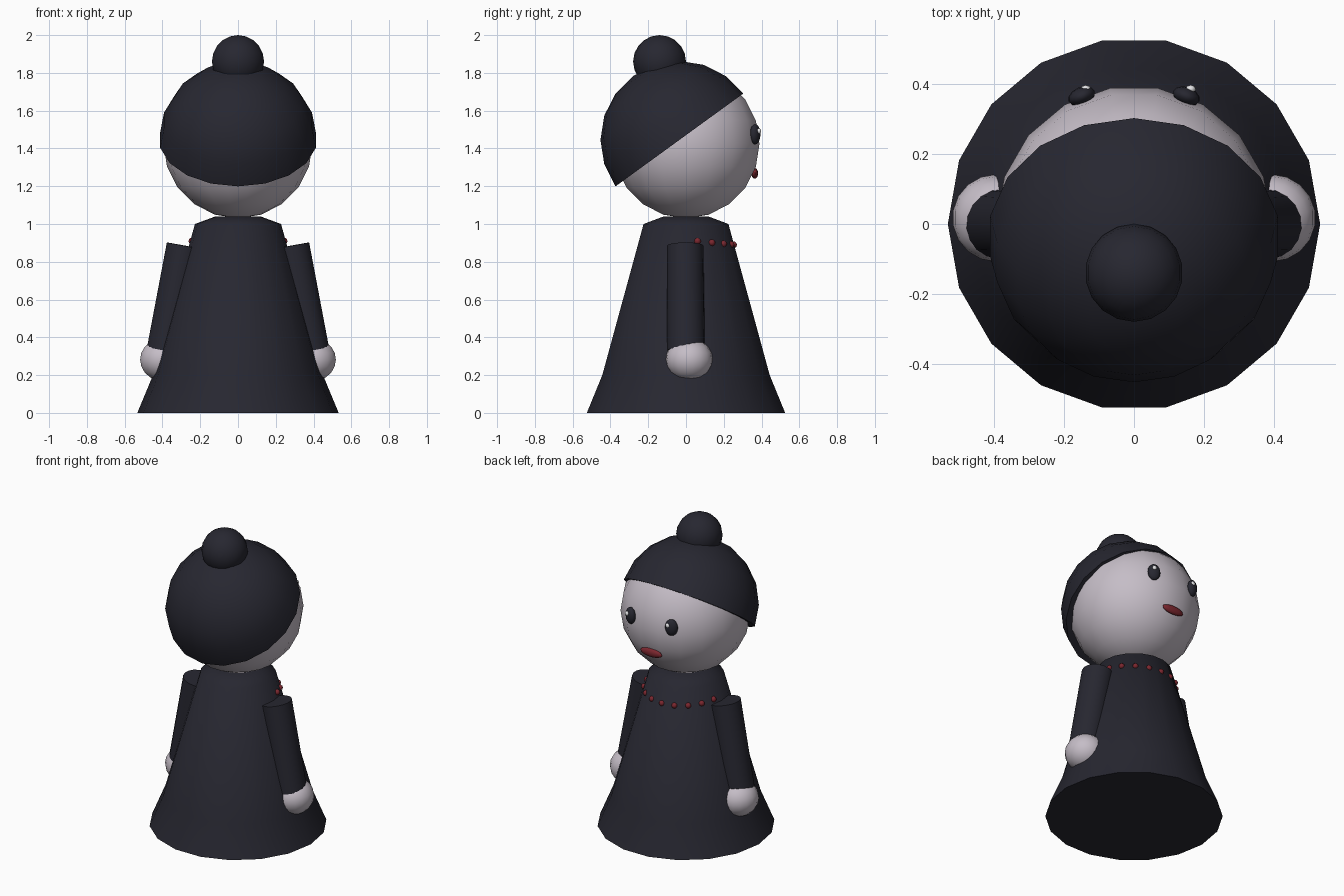
import bpy, bmesh, math
from mathutils import Matrix, Vector

cube = bpy.data.objects.get("Cube")
if cube:
    bpy.data.objects.remove(cube)


def material(name, rgb):
    m = bpy.data.materials.new(name)
    m.use_nodes = True
    m.diffuse_color = (*rgb, 1)
    m.node_tree.nodes["Principled BSDF"].inputs["Base Color"].default_value = (*rgb, 1)
    return m


NAVY = material("dark navy", (0.02, 0.02, 0.03))
SKIN = material("pale skin", (0.56, 0.51, 0.57))
RED = material("deep red", (0.2, 0.02, 0.028))
WHITE = material("white", (0.8, 0.8, 0.82))
SEGS = 18


def finish(bm, name, mat, angle=60):
    bmesh.ops.recalc_face_normals(bm, faces=bm.faces)
    mesh = bpy.data.meshes.new(name)
    bm.to_mesh(mesh)
    bm.free()
    mesh.materials.append(mat)
    ob = bpy.data.objects.new(name, mesh)
    bpy.context.collection.objects.link(ob)
    bpy.ops.object.select_all(action='DESELECT')
    ob.select_set(True)
    bpy.context.view_layer.objects.active = ob
    bpy.ops.object.shade_smooth_by_angle(angle=math.radians(angle))
    return ob


def ball(name, mat, centre, size, segs=SEGS, rings=10, turn=None):
    bm = bmesh.new()
    bmesh.ops.create_uvsphere(bm, u_segments=segs, v_segments=rings, radius=1)
    mtx = Matrix.Translation(centre) @ (turn or Matrix()) @ Matrix.Diagonal((*size, 1))
    bm.transform(mtx)
    return finish(bm, name, mat)


def lathe(name, mat, profile, mtx=None):
    # Closed rings joined by quads, ends capped unless the ring is a point
    bm = bmesh.new()
    rings = []
    for r, z in profile:
        if r == 0:
            rings.append([bm.verts.new((0, 0, z))])
        else:
            rings.append([bm.verts.new((r * math.cos(a), r * math.sin(a), z))
                          for a in (math.tau * i / SEGS for i in range(SEGS))])
    for lo, hi in zip(rings, rings[1:]):
        for i in range(SEGS):
            j = (i + 1) % SEGS
            bm.faces.new((lo[i], lo[j], hi[0]) if len(hi) == 1
                         else (lo[i], lo[j], hi[j], hi[i]))
    for ring in (rings[0], rings[-1]):
        if len(ring) > 1:
            bm.faces.new(ring)
    if mtx:
        bm.transform(mtx)
    return finish(bm, name, mat)


# Robe
lathe("robe", NAVY, [(0.533, 0), (0.45, 0.2), (0.228, 1.0), (0.12, 1.04)])

# Head, turned so that a row of vertices faces forward
quarter = Matrix.Rotation(math.pi / 2, 4, 'Z')
ball("head", SKIN, (0, 0, 1.425), (0.395,) * 3, turn=quarter)

# Half-dome hat tipped back, with its pompom
R = 0.418
dome = [(R * math.cos(t), R * math.sin(t)) for t in (math.pi / 2 * i / 5 for i in range(5))]
tip = Matrix.Translation((0, -0.035, 1.445)) @ Matrix.Rotation(math.radians(36), 4, 'X')
lathe("hat", NAVY, dome + [(0, R)], tip @ quarter)
ball("pompom", NAVY, (0, -0.14, 1.86), (0.14,) * 3)

# Arms, hands and eyes on both sides
for side, label in ((1, "left"), (-1, "right")):
    top = Vector((side * 0.282, -0.005, 0.885))
    cuff = Vector((side * 0.384, 0, 0.33))
    axis = top - cuff
    place = Matrix.Translation(cuff) @ axis.to_track_quat('Z', 'Y').to_matrix().to_4x4()
    lathe(label + "_sleeve", NAVY, [(0.1, 0), (0.097, axis.length)], place)
    ball(label + "_hand", SKIN, (side * 0.395, 0.017, 0.282), (0.125, 0.125, 0.114))
    yaw = Matrix.Rotation(-side * math.radians(22), 4, 'Z')
    ball(label + "_eye", NAVY, (side * 0.15, 0.366, 1.475), (0.04, 0.026, 0.054), 12, 8, yaw)
    ball(label + "_eye_glint", WHITE, (side * 0.15 + 0.012, 0.386, 1.492),
         (0.015, 0.012, 0.015), 8, 6)

# Mouth
ball("mouth", RED, (0, 0.364, 1.268), (0.08, 0.018, 0.028), 12, 8)

# Half necklace of beads hanging across the chest
for i in range(9):
    a = math.radians(14 + 19 * i)
    z = 0.915 - 0.025 * math.sin(a)
    ball(f"bead_{i + 1}", RED, (0.252 * math.cos(a), 0.252 * math.sin(a), z),
         (0.018,) * 3, 10, 6)
